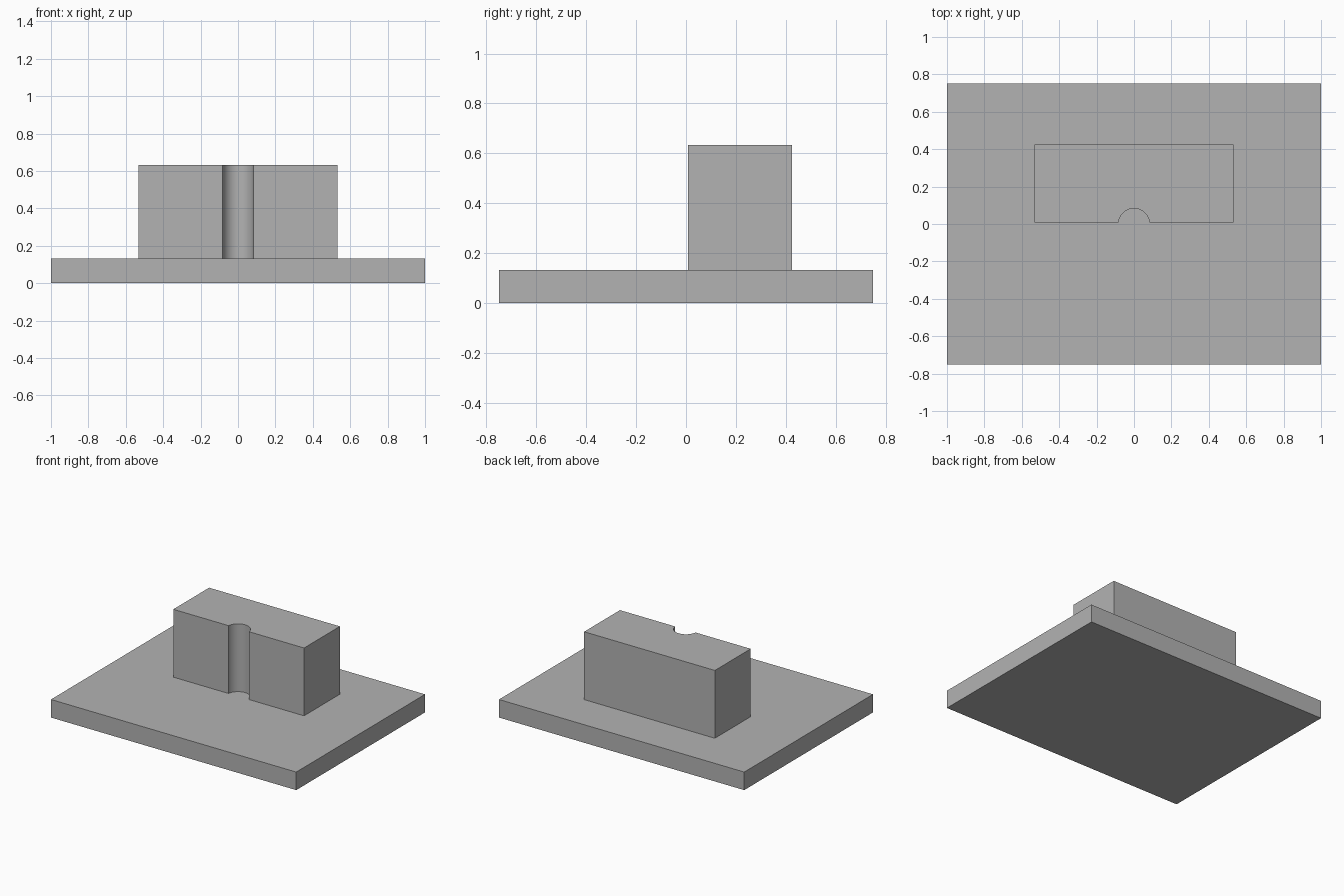
import bpy
import bmesh
import math

cube = bpy.data.objects.get("Cube")
if cube:
    bpy.data.objects.remove(cube, do_unlink=True)

GREY = (0.45, 0.45, 0.45, 1)
grey = bpy.data.materials.new("plain grey")
grey.use_nodes = True
grey.diffuse_color = GREY
grey.node_tree.nodes["Principled BSDF"].inputs["Base Color"].default_value = GREY


def extruded_part(name, outline, bottom, top):
    """Extrude an anticlockwise outline in plan from bottom to top."""
    bm = bmesh.new()
    base = bm.faces.new([bm.verts.new((x, y, bottom)) for x, y in outline])
    result = bmesh.ops.extrude_face_region(bm, geom=[base], use_keep_orig=True)
    raised = [v for v in result["geom"] if isinstance(v, bmesh.types.BMVert)]
    bmesh.ops.translate(bm, verts=raised, vec=(0, 0, top - bottom))
    bmesh.ops.recalc_face_normals(bm, faces=bm.faces)
    mesh = bpy.data.meshes.new(name)
    bm.to_mesh(mesh)
    bm.free()
    mesh.materials.append(grey)
    part = bpy.data.objects.new(name, mesh)
    bpy.context.collection.objects.link(part)
    bpy.ops.object.select_all(action="DESELECT")
    part.select_set(True)
    bpy.context.view_layer.objects.active = part
    bpy.ops.object.shade_smooth_by_angle(angle=math.radians(30))
    return part


# Flat rectangular base
PLATE_TOP = 0.133
extruded_part("base_plate", [(-1, -0.75), (1, -0.75), (1, 0.75), (-1, 0.75)], 0, PLATE_TOP)

# Upright block with a half-round groove down the middle of its front
HALF_WIDTH, FRONT, BACK = 0.533, 0.008, 0.425
RADIUS, STEPS = 0.083, 32
start = math.asin(FRONT / RADIUS)
angles = [math.pi - start - (math.pi - 2 * start) * i / STEPS for i in range(STEPS + 1)]
groove = [(RADIUS * math.cos(a), RADIUS * math.sin(a)) for a in angles]
outline = [(-HALF_WIDTH, FRONT), *groove, (HALF_WIDTH, FRONT), (HALF_WIDTH, BACK), (-HALF_WIDTH, BACK)]
extruded_part("grooved_block", outline, PLATE_TOP, 0.633)
